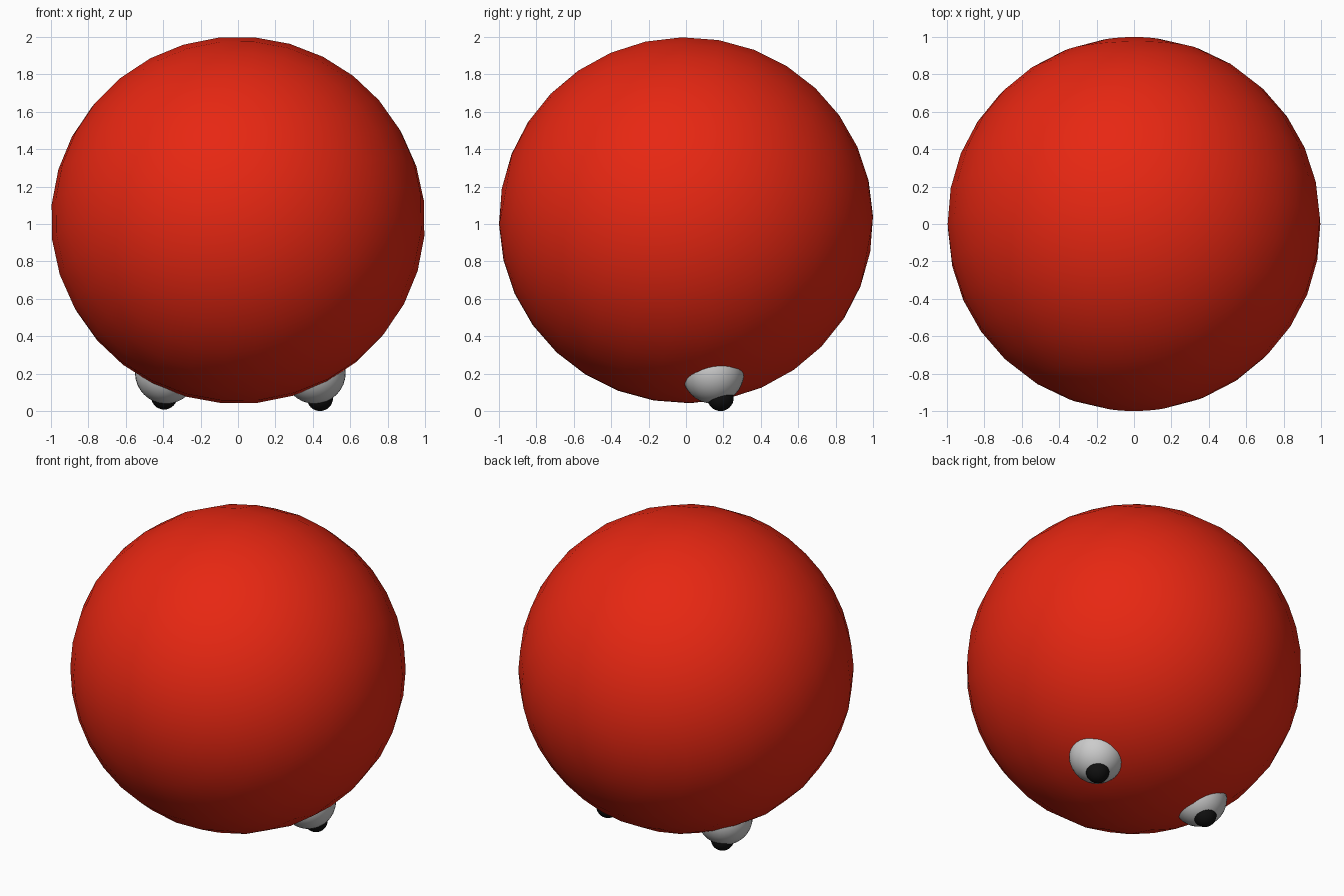
import bpy, math

if "Cube" in bpy.data.objects:
    bpy.data.objects.remove(bpy.data.objects["Cube"])


def material(name, color):
    mat = bpy.data.materials.new(name)
    mat.diffuse_color = color
    mat.use_nodes = True
    mat.node_tree.nodes["Principled BSDF"].inputs["Base Color"].default_value = mat.diffuse_color
    return mat


def ball(name, center, radius, segments, rings, mat=None, tilt=(0, 0, 0), squash=1.0):
    bpy.ops.mesh.primitive_uv_sphere_add(segments=segments, ring_count=rings, radius=radius, rotation=tilt)
    obj = bpy.context.object
    obj.name = name
    # bake the tilt, then squash along world z
    bpy.ops.object.transform_apply(location=False, rotation=True, scale=False)
    obj.scale = (1, 1, squash)
    bpy.ops.object.transform_apply(location=False, rotation=False, scale=True)
    obj.location = center
    bpy.ops.object.shade_smooth()
    if mat:
        obj.data.materials.append(mat)
    return obj


red = material("red", (0.8, 0.02, 0.006, 1))
black = material("black", (0.005, 0.005, 0.005, 1))

# Round body, rolled forward so its face looks down
ball("body", (0, 0, 1.02), 1.0, 32, 16, red, (math.radians(80), math.radians(5), 0), 0.982)

# Eyes on the underside: white ball with a small protruding pupil
for side, eye_x, pupil_x, pupil_z in (("left", -0.385, -0.395, 0.078), ("right", 0.41, 0.438, 0.07)):
    ball("eye_" + side, (eye_x, 0.145, 0.205), 0.166, 32, 16)
    ball("pupil_" + side, (pupil_x, 0.185, pupil_z), 0.07, 32, 16, black)
